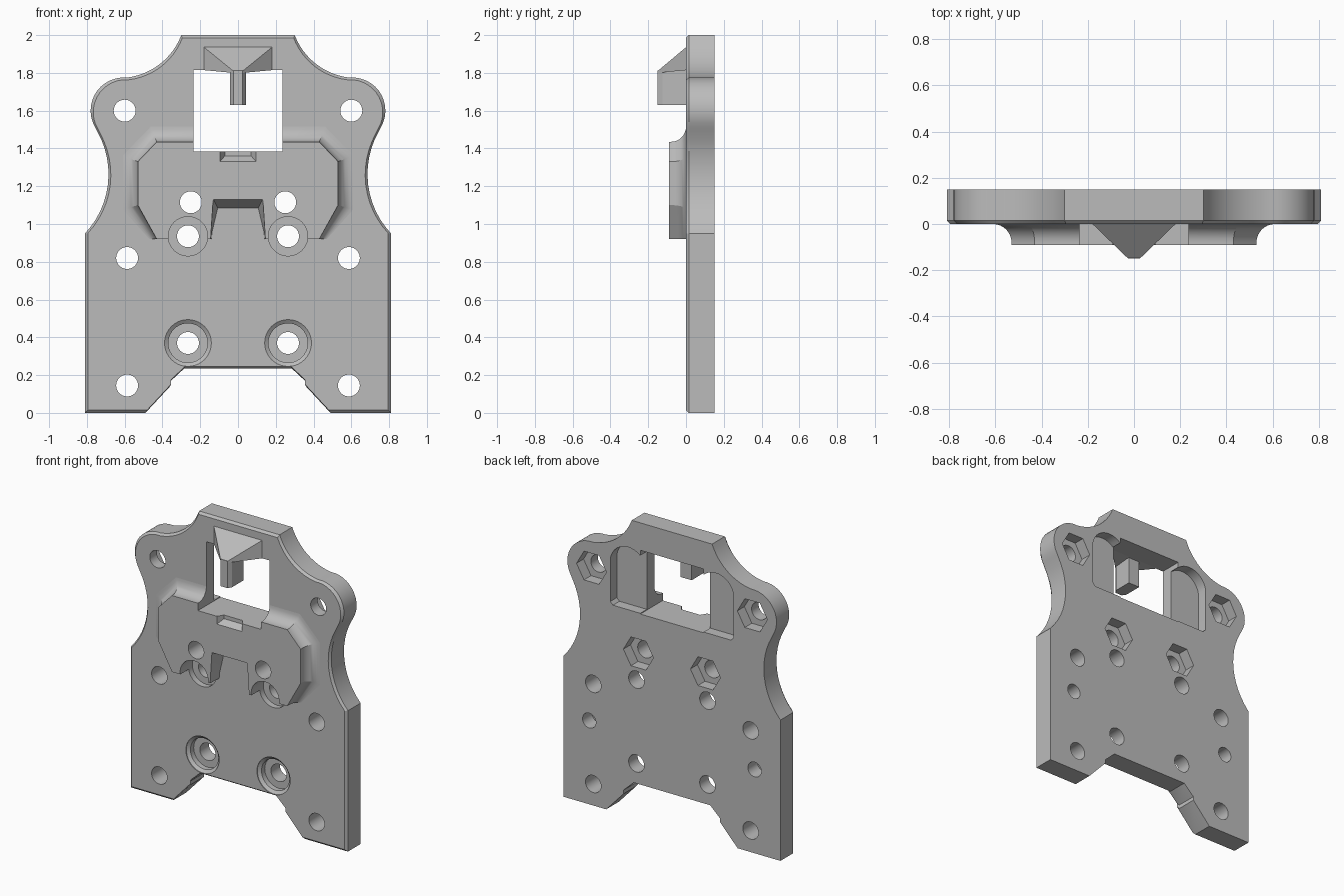
import bpy, bmesh, math
from mathutils import Vector

if "Cube" in bpy.data.objects:
    bpy.data.objects.remove(bpy.data.objects["Cube"], do_unlink=True)

grey = bpy.data.materials.new("light grey")
grey.use_nodes = True
grey.diffuse_color = (0.5, 0.5, 0.5, 1)
grey.node_tree.nodes["Principled BSDF"].inputs["Base Color"].default_value = (0.5, 0.5, 0.5, 1)


def arc(a, m, b, n=12):
    """Points on the circle from a through m to b."""
    a, m, b = Vector(a), Vector(m), Vector(b)
    d = 2 * (a.x * (m.y - b.y) + m.x * (b.y - a.y) + b.x * (a.y - m.y))
    sa, sm, sb = a.dot(a), m.dot(m), b.dot(b)
    c = Vector(((sa * (m.y - b.y) + sm * (b.y - a.y) + sb * (a.y - m.y)) / d,
                (sa * (b.x - m.x) + sm * (a.x - b.x) + sb * (m.x - a.x)) / d))
    r = (a - c).length
    start = math.atan2(a.y - c.y, a.x - c.x)
    sweep = math.remainder(math.atan2(b.y - c.y, b.x - c.x) - start, math.tau)
    return [(c.x + r * math.cos(start + sweep * i / n),
             c.y + r * math.sin(start + sweep * i / n)) for i in range(n + 1)]


def mirrored(half):
    """Close a right-hand outline with its mirror image."""
    return half + [(-x, z) for x, z in reversed(half)]


def circle(x, z, r, n=40):
    return [(x + r * math.cos(math.tau * i / n), z + r * math.sin(math.tau * i / n))
            for i in range(n)]


def loft(bm, *layers):
    """Solid through (y, outline) layers."""
    rings = [[bm.verts.new((x, y, z)) for x, z in pts] for y, pts in layers]
    for lo, hi in zip(rings, rings[1:]):
        for i in range(len(lo)):
            j = (i + 1) % len(lo)
            bm.faces.new((lo[i], lo[j], hi[j], hi[i]))
    bm.faces.new(rings[0])
    bm.faces.new(rings[-1])


def hull(bm, half):
    """Convex solid from points mirrored in x."""
    vs = [bm.verts.new((s * x, y, z)) for x, y, z in half for s in (1, -1)]
    res = bmesh.ops.convex_hull(bm, input=vs)
    spare = [v for v in res["geom_interior"] if isinstance(v, bmesh.types.BMVert)]
    bmesh.ops.delete(bm, geom=spare, context="VERTS")


def finish(bm, name):
    bmesh.ops.recalc_face_normals(bm, faces=bm.faces)
    mesh = bpy.data.meshes.new(name)
    bm.to_mesh(mesh)
    bm.free()
    mesh.materials.append(grey)
    ob = bpy.data.objects.new(name, mesh)
    bpy.context.collection.objects.link(ob)
    return ob


def activate(ob):
    bpy.ops.object.select_all(action="DESELECT")
    ob.select_set(True)
    bpy.context.view_layer.objects.active = ob


def cut(ob, *cutters):
    activate(ob)
    for c in cutters:
        mod = ob.modifiers.new("cut", "BOOLEAN")
        mod.operation, mod.solver, mod.object = "DIFFERENCE", "EXACT", c
        bpy.ops.object.modifier_apply(modifier=mod.name)


# Base plate with lobed shoulders and a slim front chamfer
outline = mirrored(
    [(0.285, 0.235), (0.36, 0.165), (0.36, 0.14), (0.49, 0), (0.81, 0)]
    + arc((0.81, 0.95), (0.69, 1.2), (0.745, 1.49))
    + arc((0.755, 1.51), (0.77, 1.66), (0.62, 1.775))[0:]
    + arc((0.59, 1.775), (0.43, 1.835), (0.3, 2.0)))
bm = bmesh.new()
loft(bm, (0, [(x * 0.982, 1 + (z - 1) * 0.985) for x, z in outline]),
     (0.015, outline), (0.15, outline))
plate = finish(bm, "base_plate")

# Raised block with a concave flare into the plate
layers = []
for i in range(9):
    a = math.pi / 2 * i / 8
    o = 0.08 * (1 - math.sin(a))
    layers.append((-0.08 * (1 - math.cos(a)), mirrored(
        [(0.43 + o * 0.5, 0.92), (0.53 + o, 1.1 - o * 0.3),
         (0.53 + o, 1.33 + o * 0.4), (0.43 + o * 0.4, 1.435 + o)])))
bm = bmesh.new()
loft(bm, (0.01, layers[0][1]), *layers, (-0.09, layers[-1][1]))
block = finish(bm, "raised_block")

# Hook: wedge roof and hanging stem
bm = bmesh.new()
hull(bm, [(0.185, 0.005, 1.94), (0.185, 0.005, 1.815), (0.05, -0.11, 1.815),
          (0.025, -0.15, 1.8), (0.025, -0.15, 1.81)])
roof = finish(bm, "hook_roof")
stem_plan = [(0.042, 0.0), (0.042, -0.125), (0.025, -0.15)]
bm = bmesh.new()
hull(bm, [(x, y, z) for x, y in stem_plan for z in (1.63, 1.812)])
stem = finish(bm, "hook_stem")

# Cutter: through holes and blind rear holes
bm = bmesh.new()
for s in (1, -1):
    for x, z in ((0.6, 1.6), (0.587, 0.82), (0.587, 0.145),
                 (0.265, 0.935), (0.265, 0.37), (0.25, 1.115)):
        c = circle(s * x, z, 0.058)
        loft(bm, (-0.3, c), (0.3, c))
    c = circle(s * 0.617, 0.565, 0.05)
    loft(bm, (0.05, c), (0.3, c))
holes = finish(bm, "hole_cutter")

# Cutter: counterbores, hexagonal nut pockets and the eared rear recess
bm = bmesh.new()
for s in (1, -1):
    wide, bore = circle(s * 0.265, 0.37, 0.124), circle(s * 0.265, 0.37, 0.104)
    loft(bm, (-0.01, wide), (0.005, wide), (0.02, bore), (0.055, bore))
    bore = circle(s * 0.265, 0.935, 0.104)
    loft(bm, (-0.2, bore), (0.04, bore))
    for x, z in ((0.6, 1.6), (0.25, 1.115)):
        nut = circle(s * x, z, 0.112, 6)
        loft(bm, (0.075, nut), (0.3, nut))
ears = mirrored([(0.44, 1.39), (0.46, 1.41)]
                + arc((0.46, 1.7), (0.37, 1.805), (0.24, 1.78)))
loft(bm, (0.08, ears), (0.3, ears))
recesses = finish(bm, "recess_cutter")

# Cutter: window
bm = bmesh.new()
frame = mirrored([(0.236, 1.385), (0.236, 1.815)])
loft(bm, (-0.3, frame), (0.3, frame))
window = finish(bm, "window_cutter")

# Cutter: sloped notches in the block, below and at the window sill
bm = bmesh.new()
hull(bm, [(0.147, -0.1, 0.9), (0.132, -0.1, 1.135), (0.14, 0.03, 0.9), (0.1, 0.03, 1.07)])
hull(bm, [(0.1, -0.1, 1.325), (0.1, -0.1, 1.41), (0.07, -0.05, 1.36), (0.07, -0.05, 1.41)])
notches = finish(bm, "notch_cutter")

cut(plate, window, recesses, holes)
cut(block, notches, window, recesses, holes)
for c in (holes, recesses, window, notches):
    bpy.data.objects.remove(c, do_unlink=True)

for ob in (plate, block, roof, stem):
    activate(ob)
    bpy.ops.object.shade_smooth_by_angle(angle=math.radians(25))
